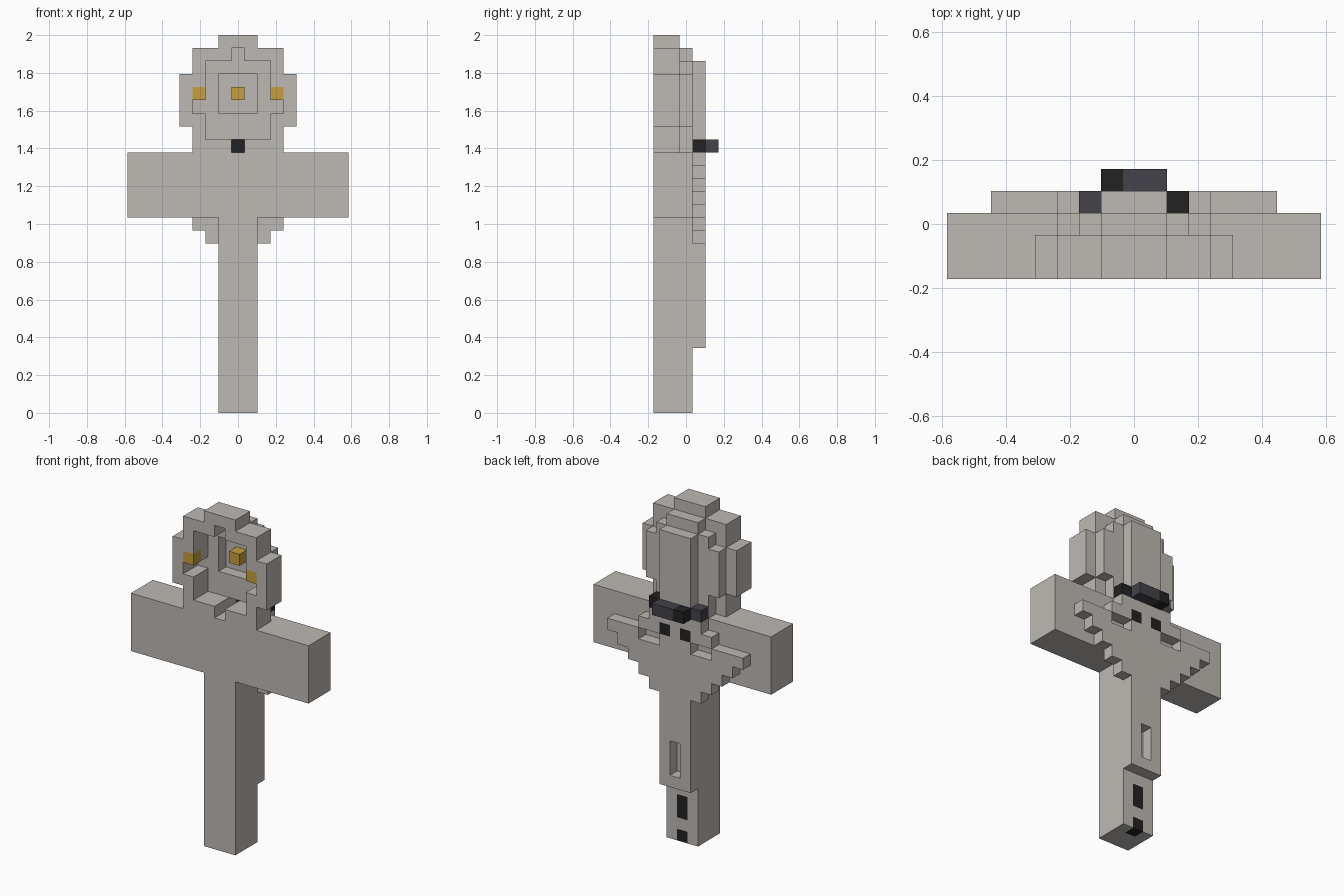
import bpy
import bmesh
from mathutils import Vector

if "Cube" in bpy.data.objects:
    bpy.data.objects.remove(bpy.data.objects["Cube"], do_unlink=True)

UNIT = 2 / 29          # edge of one block
cells = {}             # (column, layer, row) -> (part, colour)

COLOURS = {
    "stone_grey": (0.515, 0.485, 0.456),
    "gold": (0.57, 0.35, 0.045),
    "black": (0.016, 0.016, 0.016),
    "slate": (0.054, 0.054, 0.068),
}


def make_material(name, rgb):
    mat = bpy.data.materials.new(name)
    mat.use_nodes = True
    mat.diffuse_color = (*rgb, 1)
    bsdf = mat.node_tree.nodes["Principled BSDF"]
    bsdf.inputs["Base Color"].default_value = (*rgb, 1)
    bsdf.inputs["Roughness"].default_value = 0.8
    return mat


materials = {name: make_material(name, rgb) for name, rgb in COLOURS.items()}


def span(cols, layers, rows):
    """All blocks in inclusive ranges of columns, layers and rows."""
    return [(i, j, k) for i in range(cols[0], cols[1] + 1)
            for j in range(layers[0], layers[1] + 1)
            for k in range(rows[0], rows[1] + 1)]


def fill(part, cols, layers, rows, colour="stone_grey"):
    for c in span(cols, layers, rows):
        cells[c] = (part, colour)


def sym(part, half, layers, rows, colour="stone_grey"):
    fill(part, (-half, half), layers, rows, colour)


def carve(cols, layers, rows):
    for c in span(cols, layers, rows):
        cells.pop(c, None)


# Shaft and crossbar
sym("shaft", 1, (0, 2), (0, 14))
sym("crossbar", 8, (0, 2), (15, 19))

# Head ring, stepped outline
for half, rows in ((3, (20, 21)), (4, (22, 25)), (3, (26, 27)), (1, (28, 28))):
    sym("head_ring", half, (0, 1), rows)
carve((-2, 2), (0, 1), (21, 26))
carve((0, 0), (0, 1), (27, 27))
for side in (-3, 3):
    carve((side, side), (0, 1), (23, 23))

# Wall closing the ring from behind, with a square recess
for half, rows in ((2, (20, 21)), (3, (22, 25)), (2, (26, 26)), (1, (27, 27))):
    sym("head_wall", half, (2, 2), rows)
carve((-1, 1), (2, 2), (23, 25))
carve((0, 0), (0, 2), (20, 20))

# Back spine from shaft to head
sym("back_spine", 1, (3, 3), (5, 26))
carve((0, 0), (3, 3), (6, 8))

# Back wings: one block wider on each row, then a narrow shoulder
for row in range(13, 18):
    sym("back_wings", row - 11, (3, 3), (row, row))
sym("back_wings", 3, (3, 3), (18, 18))
sym("back_wings", 2, (3, 3), (19, 19))
for cols in ((-3, -2), (2, 3)):
    carve(cols, (3, 3), (17, 17))

# Gold studs in the head
for col, layer in ((-3, 0), (3, 0), (0, 2)):
    fill("gold_studs", (col, col), (layer, layer), (24, 24), "gold")

# Strap around the back of the neck
fill("strap", (-2, -2), (3, 3), (20, 20), "slate")
fill("strap", (0, 0), (3, 3), (20, 20), "black")
fill("strap", (2, 2), (3, 3), (20, 20), "black")
fill("strap", (-1, -1), (4, 4), (20, 20), "black")
fill("strap", (0, 1), (4, 4), (20, 20), "slate")

# Dark inlays on the back
for col in (-1, 1):
    fill("back_inlays", (col, col), (3, 3), (18, 18), "black")
for rows in ((0, 0), (2, 3)):
    fill("shaft_inlays", (0, 0), (2, 2), rows, "black")


def build(part):
    """Skin the exposed sides of a part's blocks and merge flat areas."""
    own = {c: col for c, (p, col) in cells.items() if p == part}
    names = sorted(set(own.values()))
    bm = bmesh.new()
    for c, colour in own.items():
        centre = Vector((c[0], c[1] - 2, c[2] + 0.5))
        for axis in range(3):
            for sign in (-1, 1):
                step = [0, 0, 0]
                step[axis] = sign
                if tuple(a + b for a, b in zip(c, step)) in cells:
                    continue
                n = Vector(step) / 2
                u = Vector([0.5 * (a == (axis + 1) % 3) for a in range(3)])
                v = Vector([0.5 * (a == (axis + 2) % 3) for a in range(3)]) * sign
                corners = (-u - v, u - v, u + v, v - u)
                face = bm.faces.new(
                    [bm.verts.new((centre + n + q) * UNIT) for q in corners])
                face.material_index = names.index(colour)
    bmesh.ops.remove_doubles(bm, verts=bm.verts[:], dist=0.001)
    bmesh.ops.dissolve_limit(bm, angle_limit=0.01, verts=bm.verts[:],
                             edges=bm.edges[:], delimit={'MATERIAL'})
    mesh = bpy.data.meshes.new(part)
    bm.to_mesh(mesh)
    bm.free()
    for name in names:
        mesh.materials.append(materials[name])
    bpy.context.collection.objects.link(bpy.data.objects.new(part, mesh))


for part in sorted({p for p, _ in cells.values()}):
    build(part)
